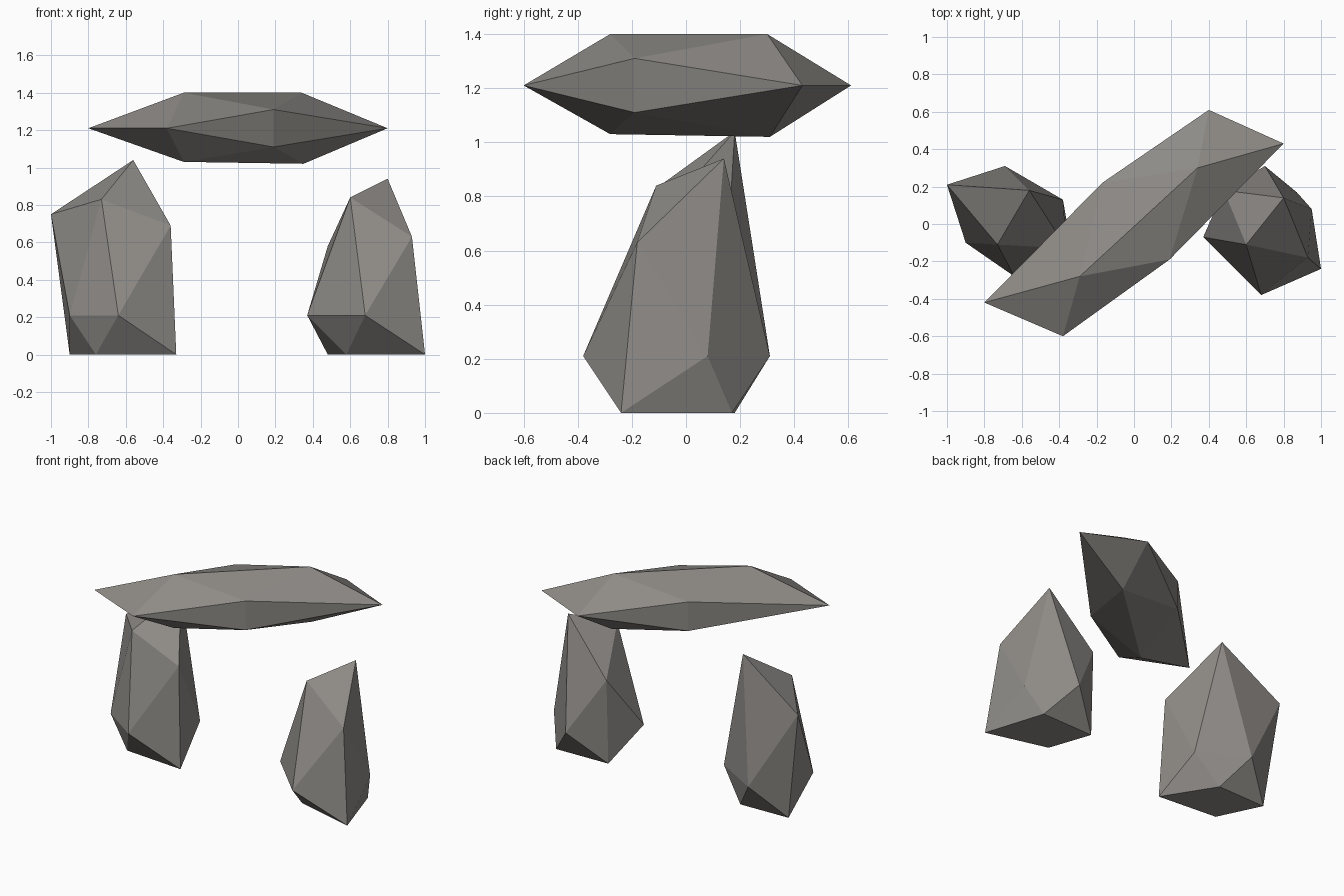
import bpy
import bmesh

if "Cube" in bpy.data.objects:
    bpy.data.objects.remove(bpy.data.objects["Cube"])

stone = bpy.data.materials.new("warm grey stone")
stone.diffuse_color = (0.27, 0.257, 0.24, 1)
stone.use_nodes = True
stone.node_tree.nodes["Principled BSDF"].inputs["Base Color"].default_value = stone.diffuse_color


def faceted_rock(name, corners):
    """Chiselled stone: flat-faced hull around a few corner points."""
    bm = bmesh.new()
    for c in corners:
        bm.verts.new(c)
    res = bmesh.ops.convex_hull(bm, input=bm.verts[:])
    loose = {g for g in res["geom_interior"] + res["geom_unused"]
             if isinstance(g, bmesh.types.BMVert)}
    bmesh.ops.delete(bm, geom=list(loose), context='VERTS')
    bmesh.ops.recalc_face_normals(bm, faces=bm.faces[:])
    mesh = bpy.data.meshes.new(name)
    bm.to_mesh(mesh)
    bm.free()
    mesh.materials.append(stone)
    obj = bpy.data.objects.new(name, mesh)
    bpy.context.collection.objects.link(obj)
    return obj


def ring(points, z):
    return [(x, y, z) for x, y in points]


# Left standing stone: base, belly ring, shoulders and peak
faceted_rock("left_standing_stone",
             ring([(-0.33, -0.155), (-0.76, -0.12), (-0.90, 0.17), (-0.54, 0.18)], 0)
             + ring([(-0.90, -0.10), (-0.64, -0.28), (-0.38, 0.13), (-0.69, 0.31)], 0.21)
             + [(-1.0, 0.21, 0.75), (-0.73, -0.11, 0.83),
                (-0.36, -0.13, 0.69), (-0.56, 0.18, 1.04)])

# Right standing stone
faceted_rock("right_standing_stone",
             ring([(1.0, -0.24), (0.87, 0.17), (0.48, 0.16), (0.58, -0.13)], 0)
             + ring([(0.37, -0.07), (0.68, -0.38), (0.95, 0.08), (0.70, 0.31)], 0.21)
             + [(0.48, 0.18, 0.58), (0.60, -0.11, 0.84),
                (0.93, -0.18, 0.63), (0.80, 0.14, 0.94)])

# Capstone: pointed ends, paired side corners, top and bottom ridges
faceted_rock("capstone",
             ring([(-0.80, -0.42), (-0.38, -0.60), (0.40, 0.61), (0.80, 0.43)], 1.21)
             + ring([(-0.17, 0.22), (0.19, -0.19)], 1.31)
             + ring([(-0.17, 0.22), (0.19, -0.19)], 1.11)
             + ring([(-0.29, -0.28), (0.34, 0.30)], 1.40)
             + [(-0.29, -0.28, 1.03), (0.35, 0.31, 1.02)])
